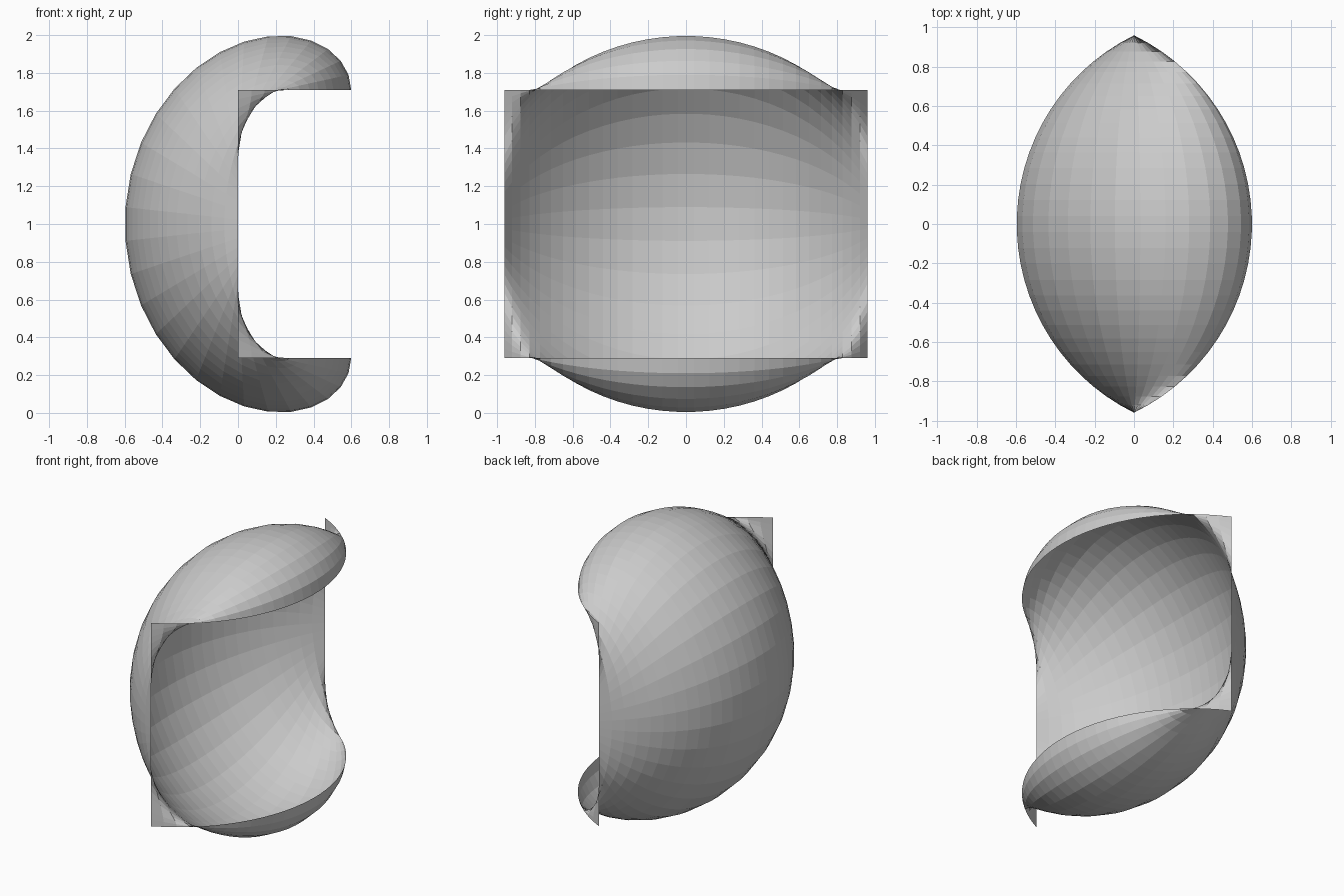
import bpy
import bmesh
from math import sin, cos, asin, pi

if "Cube" in bpy.data.objects:
    bpy.data.objects.remove(bpy.data.objects["Cube"])

N = 29             # strips in each direction
HALF_W = 0.96      # half width along y
DEPTH = 0.60       # bulge radius at the middle
HALF_H = 0.71      # half height of the straight side edges

# the lens outline seen from above is a circular arc
R = (HALF_W ** 2 + DEPTH ** 2) / (2 * DEPTH)
ARC = asin(HALF_W / R)


def point(i, j):
    """Trochoid profile whose rolling radius follows the lens arc."""
    a = ARC * (2 * i / N - 1)
    t = 2 * j / N - 1
    r = R * cos(a) - (R - DEPTH)
    return (-r * cos(pi * t), R * sin(a), 1 + HALF_H * t + r * sin(pi * t))


# curled open sheet
bm = bmesh.new()
grid = [[bm.verts.new(point(i, j)) for j in range(N + 1)] for i in range(N + 1)]
for i in range(N):
    for j in range(N):
        bm.faces.new((grid[i][j], grid[i][j + 1], grid[i + 1][j + 1], grid[i + 1][j]))
mesh = bpy.data.meshes.new("curled_sheet")
bm.to_mesh(mesh)
bm.free()
sheet = bpy.data.objects.new("curled_sheet", mesh)
bpy.context.collection.objects.link(sheet)
